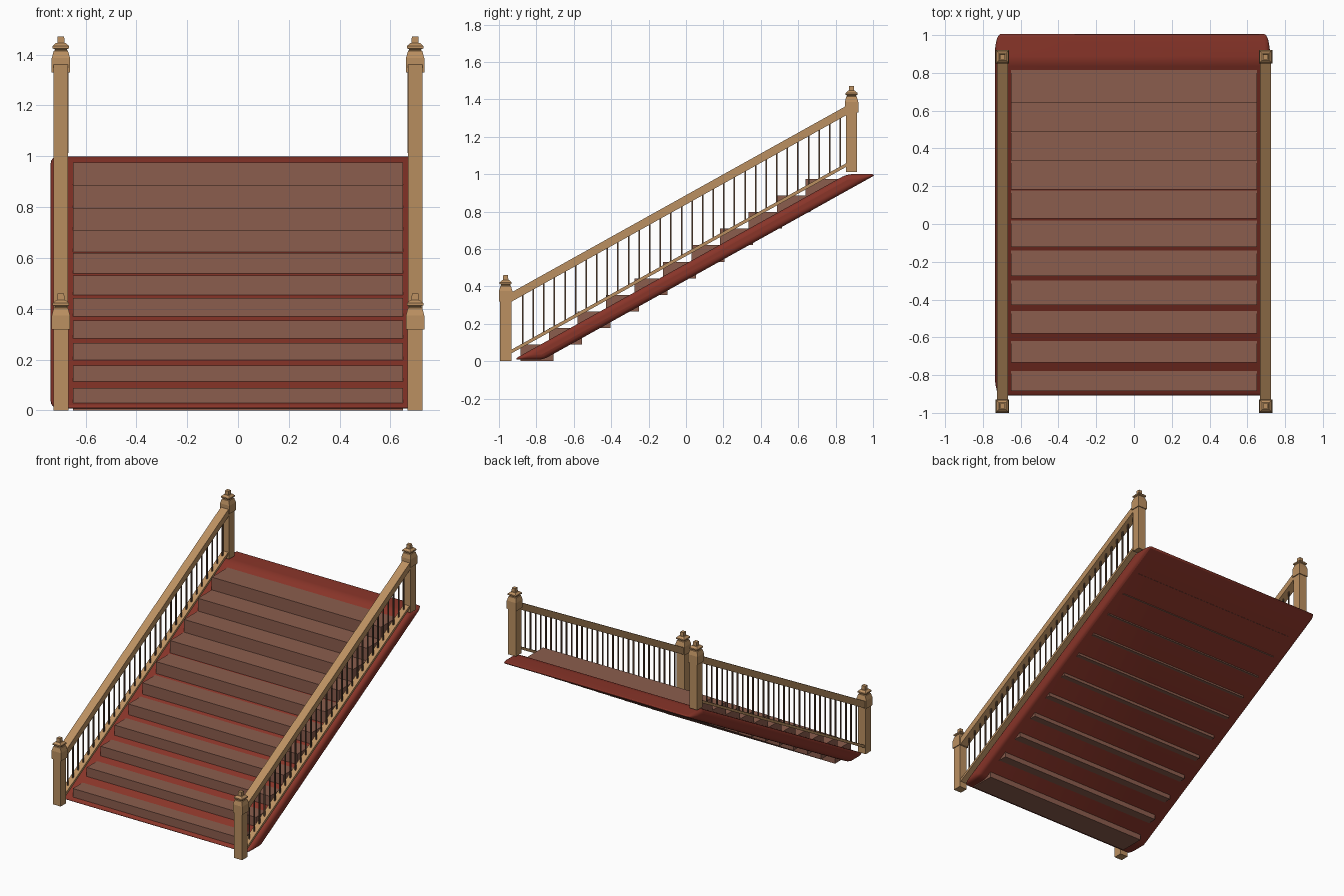
import bpy, bmesh

if "Cube" in bpy.data.objects:
    bpy.data.objects.remove(bpy.data.objects["Cube"])

SLOPE = 0.557


def material(name, color):
    m = bpy.data.materials.new(name)
    m.diffuse_color = (*color, 1)
    m.use_nodes = True
    m.node_tree.nodes["Principled BSDF"].inputs["Base Color"].default_value = m.diffuse_color
    return m


WOOD = material("oak", (0.50, 0.28, 0.12))
DARK = material("dark_wood", (0.13, 0.07, 0.04))
RED = material("red_base", (0.25, 0.035, 0.022))
TREAD = material("tread", (0.26, 0.11, 0.075))


def finish(name, bm, mat):
    bmesh.ops.recalc_face_normals(bm, faces=bm.faces)
    me = bpy.data.meshes.new(name)
    bm.to_mesh(me)
    bm.free()
    me.materials.append(mat)
    ob = bpy.data.objects.new(name, me)
    bpy.context.collection.objects.link(ob)
    return ob


def prism(bm, x0, x1, profile):
    """Extrude a closed (y, z) profile from x0 to x1."""
    a = [bm.verts.new((x0, y, z)) for y, z in profile]
    b = [bm.verts.new((x1, y, z)) for y, z in profile]
    n = len(profile)
    bm.faces.new(a)
    bm.faces.new(b[::-1])
    for i in range(n):
        j = (i + 1) % n
        bm.faces.new((a[i], b[i], b[j], a[j]))


def box(bm, x0, x1, y0, y1, z0, z1):
    prism(bm, x0, x1, [(y0, z0), (y1, z0), (y1, z1), (y0, z1)])


def square_tower(bm, cx, cy, z, profile):
    """Stack square rings given as (half width, height)."""
    rings = [[bm.verts.new((cx + sx * h, cy + sy * h, z + dz))
              for sx, sy in ((-1, -1), (1, -1), (1, 1), (-1, 1))]
             for h, dz in profile]
    bm.faces.new(rings[0][::-1])
    bm.faces.new(rings[-1])
    for r, s in zip(rings, rings[1:]):
        for i in range(4):
            j = (i + 1) % 4
            bm.faces.new((r[i], r[j], s[j], s[i]))


# sloping red base with rounded edges
bm = bmesh.new()
prism(bm, -0.737, 0.72, [(-0.923, 0.008), (-0.764, 0.008), (1.02, 1.0), (0.86, 1.0)])
base = finish("sloping_base", bm, RED)
bev = base.modifiers.new("round", "BEVEL")
bev.width = 0.028
bev.segments = 4
bev.limit_method = "NONE"
bpy.context.view_layer.objects.active = base
base.select_set(True)
bpy.ops.object.shade_smooth_by_angle(angle=0.7)
base.select_set(False)

# eleven overlapping treads
bm = bmesh.new()
for i in range(11):
    y, z = -0.885 + 0.1525 * i, 0.0886 * i
    box(bm, -0.65, 0.65, y, y + 0.177, z, z + 0.0886)
finish("treads", bm, TREAD)

POST = [(0.030, 0), (0.030, 0.318), (0.036, 0.318), (0.036, 0.374), (0.028, 0.403),
        (0.024, 0.405), (0.024, 0.409), (0.032, 0.413), (0.032, 0.422),
        (0.019, 0.434), (0.014, 0.434), (0.013, 0.46)]


def sloped_rail(name, cx, half_width, z_start, thickness):
    y0, y1 = -0.95, 0.87
    z0 = z_start + SLOPE * (y0 + 0.933)
    z1 = z0 + SLOPE * (y1 - y0)
    b = bmesh.new()
    prism(b, cx - half_width, cx + half_width,
          [(y0, z0), (y1, z1), (y1, z1 + thickness), (y0, z0 + thickness)])
    finish(name, b, WOOD)


for side, cx in (("left", -0.697), ("right", 0.697)):
    # newel posts with stepped square caps
    for end, cy, z in (("lower", -0.964, 0), ("upper", 0.885, 1.012)):
        bm = bmesh.new()
        square_tower(bm, cx, cy, z, POST)
        finish(f"{side}_{end}_post", bm, WOOD)
    # handrail and thin bottom rail
    sloped_rail(f"{side}_handrail", cx, 0.029, 0.318, 0.05)
    sloped_rail(f"{side}_bottom_rail", cx, 0.022, 0.042, 0.02)
    # balusters
    bm = bmesh.new()
    for i in range(31):
        y = -0.873 + 0.0566 * i
        z = 0.052 + SLOPE * (y + 0.933)
        box(bm, cx - 0.004, cx + 0.004, y - 0.004, y + 0.004, z, z + 0.29)
    finish(f"{side}_balusters", bm, DARK)
